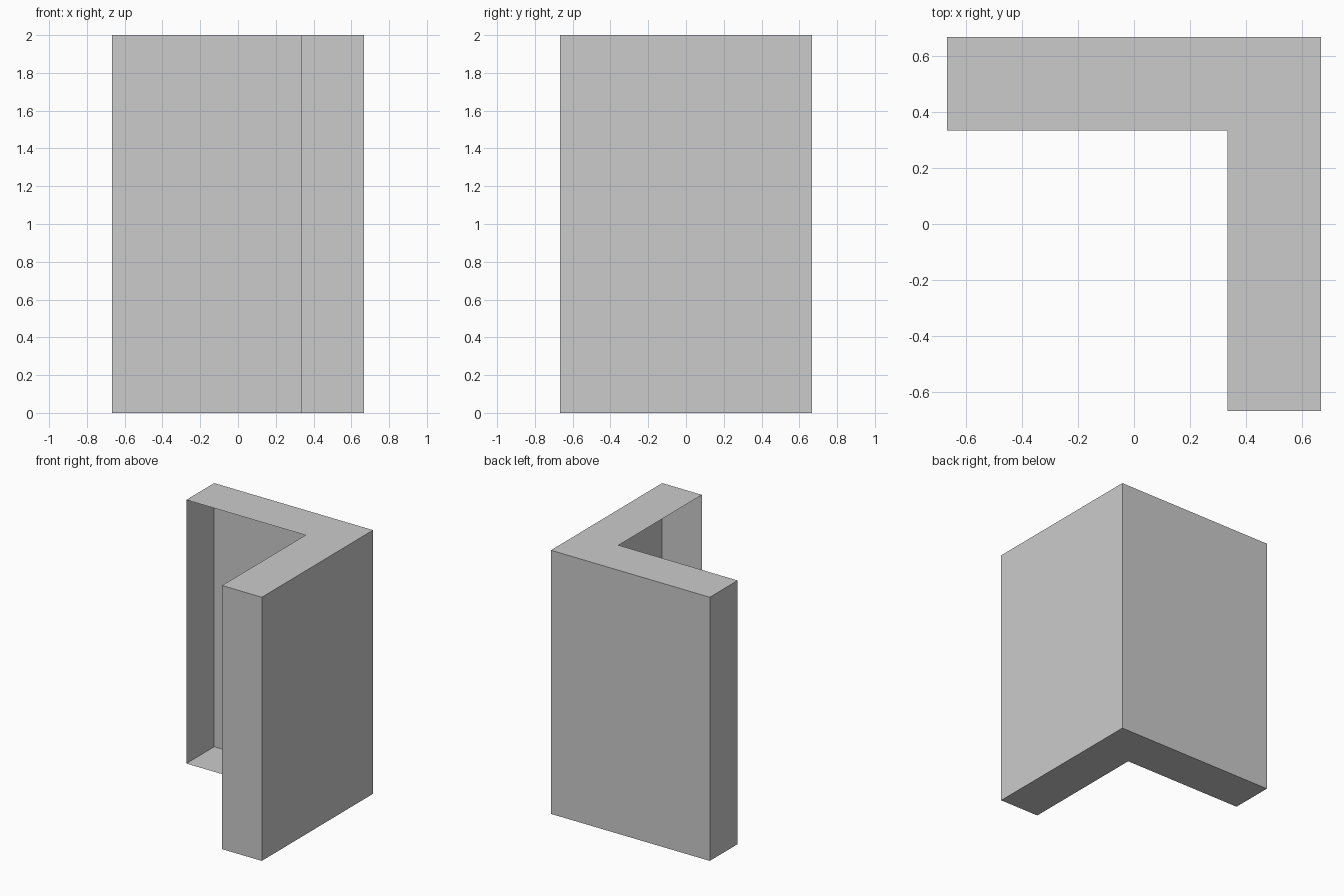
import bpy
import bmesh
from mathutils import Vector

if "Cube" in bpy.data.objects:
    bpy.data.objects.remove(bpy.data.objects["Cube"])

HALF, INNER, HEIGHT = 2 / 3, 1 / 3, 2.0

# L-shaped footprint, counter-clockwise seen from above
profile = [(-HALF, INNER), (INNER, INNER), (INNER, -HALF),
           (HALF, -HALF), (HALF, HALF), (-HALF, HALF)]

# Corner wall: footprint raised to full height
bm = bmesh.new()
base = bm.faces.new([bm.verts.new((x, y, 0)) for x, y in profile])
raised = bmesh.ops.extrude_face_region(bm, geom=[base], use_keep_orig=True)
top_verts = [g for g in raised["geom"] if isinstance(g, bmesh.types.BMVert)]
bmesh.ops.translate(bm, verts=top_verts, vec=(0, 0, HEIGHT))
bmesh.ops.recalc_face_normals(bm, faces=bm.faces)

# The two faces inside the corner are open, showing the hollow shell
hollow = [f for f in bm.faces if abs(f.normal.z) < 0.5 and
          (all(abs(v.co.x - INNER) < 1e-4 for v in f.verts) or
           all(abs(v.co.y - INNER) < 1e-4 for v in f.verts))]
bmesh.ops.delete(bm, geom=hollow, context='FACES_ONLY')
loose = [e for e in bm.edges if not e.link_faces]
bmesh.ops.delete(bm, geom=loose, context='EDGES')

mesh = bpy.data.meshes.new("corner_wall")
bm.to_mesh(mesh)
bm.free()
bpy.context.collection.objects.link(bpy.data.objects.new("corner_wall", mesh))
